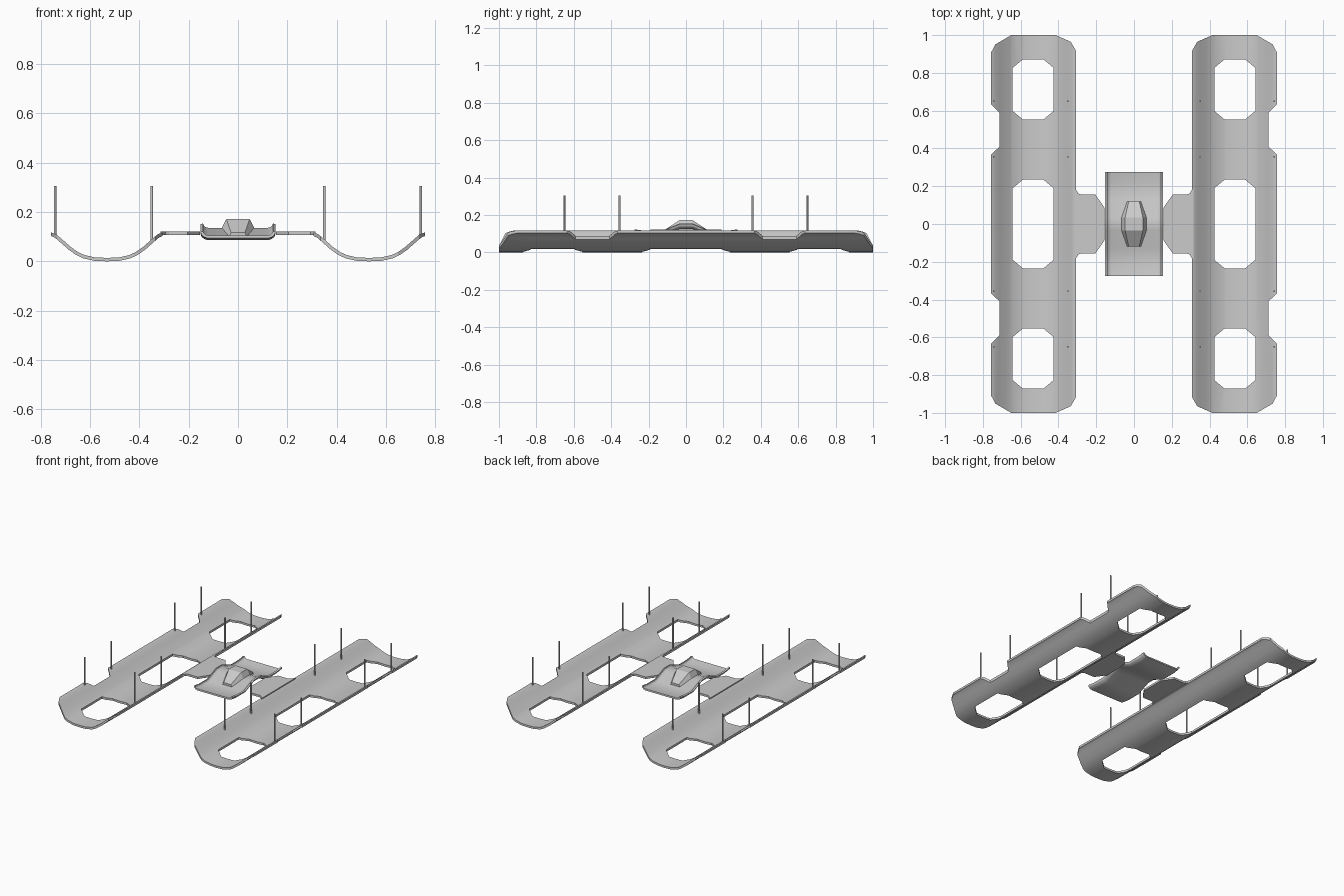
import bpy, bmesh
from mathutils import Vector

if "Cube" in bpy.data.objects:
    bpy.data.objects.remove(bpy.data.objects["Cube"])


def make(name, verts, faces):
    me = bpy.data.meshes.new(name)
    bm = bmesh.new()
    vs = [bm.verts.new(v) for v in verts]
    for f in faces:
        bm.faces.new([vs[i] for i in f])
    bmesh.ops.recalc_face_normals(bm, faces=bm.faces)
    bm.to_mesh(me)
    bm.free()
    ob = bpy.data.objects.new(name, me)
    bpy.context.collection.objects.link(ob)
    return ob


def loft(name, rings):
    """Closed solid through rings of equal point count."""
    n, m = len(rings[0]), len(rings)
    faces = [[r * n + i, r * n + (i + 1) % n, (r + 1) * n + (i + 1) % n, (r + 1) * n + i]
             for r in range(m - 1) for i in range(n)]
    faces += [list(range(n)), list(range((m - 1) * n, m * n))]
    return make(name, [p for r in rings for p in r], faces)


def prism(name, outline, z0, z1):
    return loft(name, [[(x, y, z) for x, y in outline] for z in (z0, z1)])


def activate(ob):
    bpy.ops.object.select_all(action='DESELECT')
    ob.select_set(True)
    bpy.context.view_layer.objects.active = ob


def smooth(ob, angle=0.5):
    activate(ob)
    bpy.ops.object.shade_smooth_by_angle(angle=angle)


def cut(ob, cutter, op):
    mod = ob.modifiers.new("cut", 'BOOLEAN')
    mod.object, mod.operation, mod.solver = cutter, op, 'EXACT'
    activate(ob)
    bpy.ops.object.modifier_apply(modifier=mod.name)
    bpy.data.objects.remove(cutter)


def mirror_x(ob):
    mod = ob.modifiers.new("mirror", 'MIRROR')
    mod.use_mirror_merge = False
    activate(ob)
    bpy.ops.object.modifier_apply(modifier=mod.name)


# Curved cradle: thin trough section run along y
CX, T = 0.532, 0.014
half = [(0, 0), (0.05, 0.002), (0.095, 0.012), (0.125, 0.026), (0.155, 0.047),
        (0.19, 0.078), (0.212, 0.097), (0.24, 0.108)]
low = [Vector((CX - x, z)) for x, z in reversed(half[1:])] + [Vector((CX + x, z)) for x, z in half]
top = []
for i, p in enumerate(low):
    d = (low[min(i + 1, len(low) - 1)] - low[max(i - 1, 0)]).normalized()
    top.append(p + Vector((-d.y, d.x)) * T)
section = low + top[::-1]
cradle = loft("cradles", [[(p.x, y, p.y) for p in section] for y in (-1.0, 1.0)])

# Plan outline with clipped ends and outer notches
end = [(0.758, 0.365), (0.758, 0.635), (0.758, 0.905), (0.735, 0.95), (0.65, 1.0),
       (0.415, 1.0), (0.335, 0.965), (0.306, 0.915)]
upper = [(0.758, 0.365), (0.712, 0.41), (0.712, 0.59)] + end[1:]
outline = upper + [(x, -y) for x, y in reversed(upper)]
cut(cradle, prism("outline_cutter", outline, -0.1, 0.3), 'INTERSECT')

# Eight-sided openings
for y0, y1 in ((0.553, 0.872), (-0.235, 0.235), (-0.872, -0.553)):
    x0, x1, c, e = 0.425, 0.643, 0.055, 0.046
    oct8 = [(x0 + c, y0), (x1 - c, y0), (x1, y0 + e), (x1, y1 - e),
            (x1 - c, y1), (x0 + c, y1), (x0, y1 - e), (x0, y0 + e)]
    cut(cradle, prism("hole_cutter", oct8, -0.1, 0.3), 'DIFFERENCE')
mirror_x(cradle)
smooth(cradle)

# Flat arms reaching towards the centre
arm_half = [(0.315, 0.19), (0.306, 0.18), (0.295, 0.162), (0.28, 0.156),
            (0.205, 0.156), (0.155, 0.085)]
arm = prism("side_arms", arm_half + [(x, -y) for x, y in reversed(arm_half)], 0.107, 0.121)
mirror_x(arm)

# Bent centre plate with curled side edges
across = [(-0.142, 0.018), (-0.139, 0.009), (-0.132, 0.003), (-0.12, 0)]
across += [(-x, z) for x, z in reversed(across)]
along = [(0.275, 0.105), (0.22, 0.097), (0.13, 0.097), (0.035, 0.136)]
along = [(-y, z) for y, z in along] + [(y, z) for y, z in reversed(along)]
n = len(across)
plate = make("centre_plate", [(x, y, z + dz) for y, z in along for x, dz in across],
             [[r * n + i, r * n + i + 1, (r + 1) * n + i + 1, (r + 1) * n + i]
              for r in range(len(along) - 1) for i in range(n - 1)])
if plate.data.polygons[0].normal.z < 0:
    plate.data.flip_normals()
mod = plate.modifiers.new("thickness", 'SOLIDIFY')
mod.thickness, mod.offset = 0.011, -1
activate(plate)
bpy.ops.object.modifier_apply(modifier=mod.name)
smooth(plate)

# Raised ridge over the plate's hump
rings = []
for y, base, peak, wb, wt in ((-0.12, 0.097, 0.116, 0.038, 0.028), (-0.035, 0.132, 0.172, 0.068, 0.047),
                              (0.035, 0.132, 0.172, 0.068, 0.047), (0.12, 0.097, 0.116, 0.038, 0.028)):
    rings.append([(-wb, y, base), (wb, y, base), (wt, y, peak), (-wt, y, peak)])
loft("centre_ridge", rings)

# Thin upright pins along both edges of each cradle
for side in (-1, 1):
    for x, z0 in ((0.35, 0.085), (0.742, 0.1)):
        for y in (-0.65, -0.355, 0.355, 0.65):
            bpy.ops.mesh.primitive_cylinder_add(vertices=8, radius=0.005, depth=0.305 - z0,
                                                location=(side * x, y, (0.305 + z0) / 2))
            bpy.context.object.name = "upright_pin"
            smooth(bpy.context.object, 0.9)
